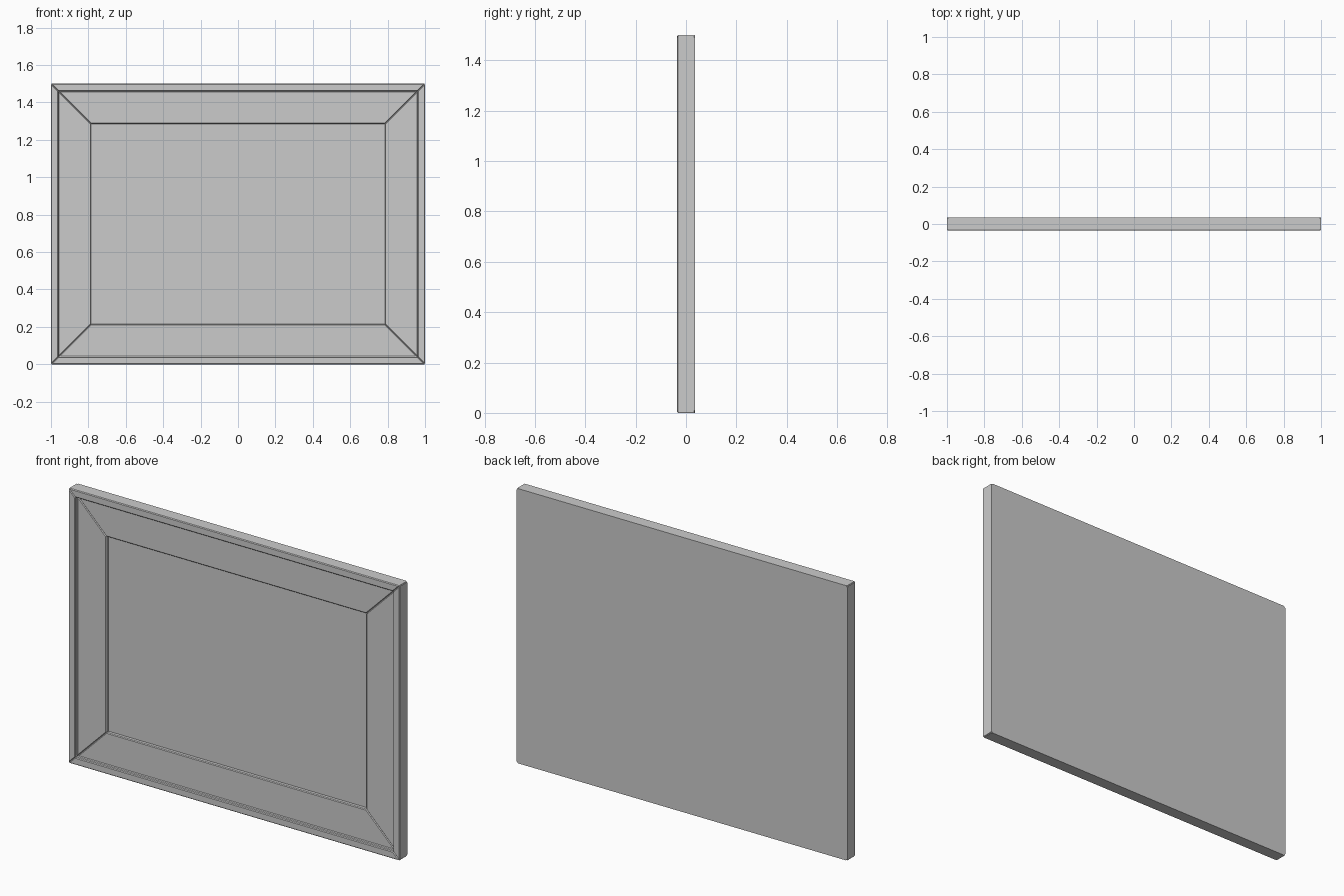
import bpy, bmesh

if "Cube" in bpy.data.objects:
    bpy.data.objects.remove(bpy.data.objects["Cube"])

W, H = 1.0, 0.75          # half width and half height
BACK, FRONT = 0.035, -0.035
SEAM = 0.031              # rails sit on the backing board here

# Rail cross-section: (distance in from outer edge, y)
PROFILE = [(0, SEAM), (0, FRONT), (0.04, FRONT), (0.04, -0.015),
           (0.215, -0.015), (0.215, SEAM)]


def finish(bm, name):
    bmesh.ops.recalc_face_normals(bm, faces=bm.faces)
    mesh = bpy.data.meshes.new(name)
    bm.to_mesh(mesh)
    bm.free()
    obj = bpy.data.objects.new(name, mesh)
    bpy.context.collection.objects.link(obj)
    return obj


def prism(rings, name, bevel=0.0):
    """Join two matching outlines into a solid, softening its front edges."""
    bm = bmesh.new()
    a, b = [[bm.verts.new(p) for p in ring] for ring in rings]
    bm.faces.new(a)
    bm.faces.new(b[::-1])
    n = len(a)
    for i in range(n):
        j = (i + 1) % n
        bm.faces.new((a[i], b[i], b[j], a[j]))
    if bevel:
        bmesh.ops.recalc_face_normals(bm, faces=bm.faces)
        edges = [e for e in bm.edges
                 if any(v.co.y < SEAM - 1e-4 for v in e.verts)]
        bmesh.ops.bevel(bm, geom=edges, offset=bevel, segments=1,
                        affect='EDGES', profile=0.5)
    return finish(bm, name)


# Mitred rails, mirrored to opposite sides
for side, name in ((1, "top_rail"), (-1, "bottom_rail")):
    prism([[(e * (W - d), y, H + side * (H - d)) for d, y in PROFILE]
           for e in (-1, 1)], name, 0.004)
for side, name in ((1, "right_rail"), (-1, "left_rail")):
    prism([[(side * (W - d), y, H + e * (H - d)) for d, y in PROFILE]
           for e in (-1, 1)], name, 0.004)

# Backing board with clipped corners
C = 0.01
outline = [(W - C, H), (W, H - C), (W, C - H), (W - C, -H),
           (C - W, -H), (-W, C - H), (-W, H - C), (C - W, H)]
prism([[(x, y, H + z) for x, z in outline] for y in (SEAM, BACK)],
      "backing_board")

# Recessed picture panel
px, pz = W - 0.2, H - 0.2
prism([[(x, y, H + z) for x, z in
        ((-px, -pz), (px, -pz), (px, pz), (-px, pz))]
       for y in (0.005, SEAM)], "picture_panel")
